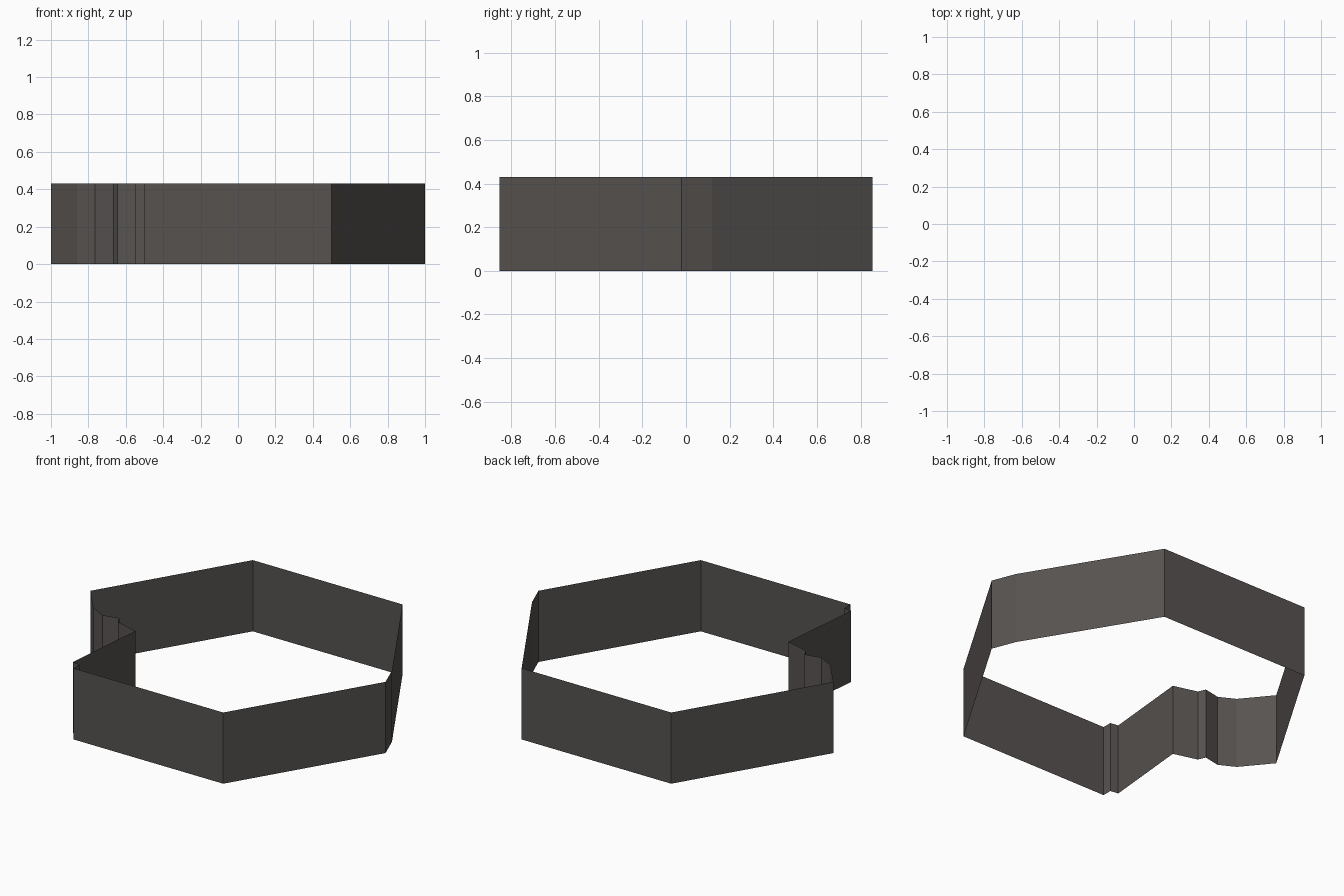
import bpy
import bmesh

if "Cube" in bpy.data.objects:
    bpy.data.objects.remove(bpy.data.objects["Cube"])

HEIGHT = 0.43
HALF = 0.855

# one flat warm grey
grey = bpy.data.materials.new("warm dark grey")
grey.diffuse_color = (0.095, 0.086, 0.081, 1)
grey.use_nodes = True
grey.node_tree.nodes["Principled BSDF"].inputs["Base Color"].default_value = grey.diffuse_color

# hexagonal outline, counter-clockwise, with a notch on the front left side
front = [(-0.5, -HALF), (0.5, -HALF)]
right_corner = [(1.0, -0.02), (0.945, 0.12)]
back = [(0.5, HALF), (-0.5, HALF)]
left_corner = [(-1.0, 0.02), (-0.86, -0.15)]
notch = [(-0.765, -0.2), (-0.665, -0.18), (-0.645, -0.225), (-0.5, -0.265),
         (-0.55, -0.79), (-0.5, -0.797)]
outline = front + right_corner + back + left_corner + notch


def wall(name, points, height, material):
    """Closed sheet wall standing on the given outline."""
    bm = bmesh.new()
    low = [bm.verts.new((x, y, 0)) for x, y in points]
    high = [bm.verts.new((x, y, height)) for x, y in points]
    for i in range(len(points)):
        j = (i + 1) % len(points)
        bm.faces.new((low[i], low[j], high[j], high[i]))
    mesh = bpy.data.meshes.new(name)
    bm.to_mesh(mesh)
    bm.free()
    mesh.materials.append(material)
    obj = bpy.data.objects.new(name, mesh)
    bpy.context.collection.objects.link(obj)
    return obj


# open hexagonal wall, no floor or lid
wall("hexagonal_wall", outline, HEIGHT, grey)
